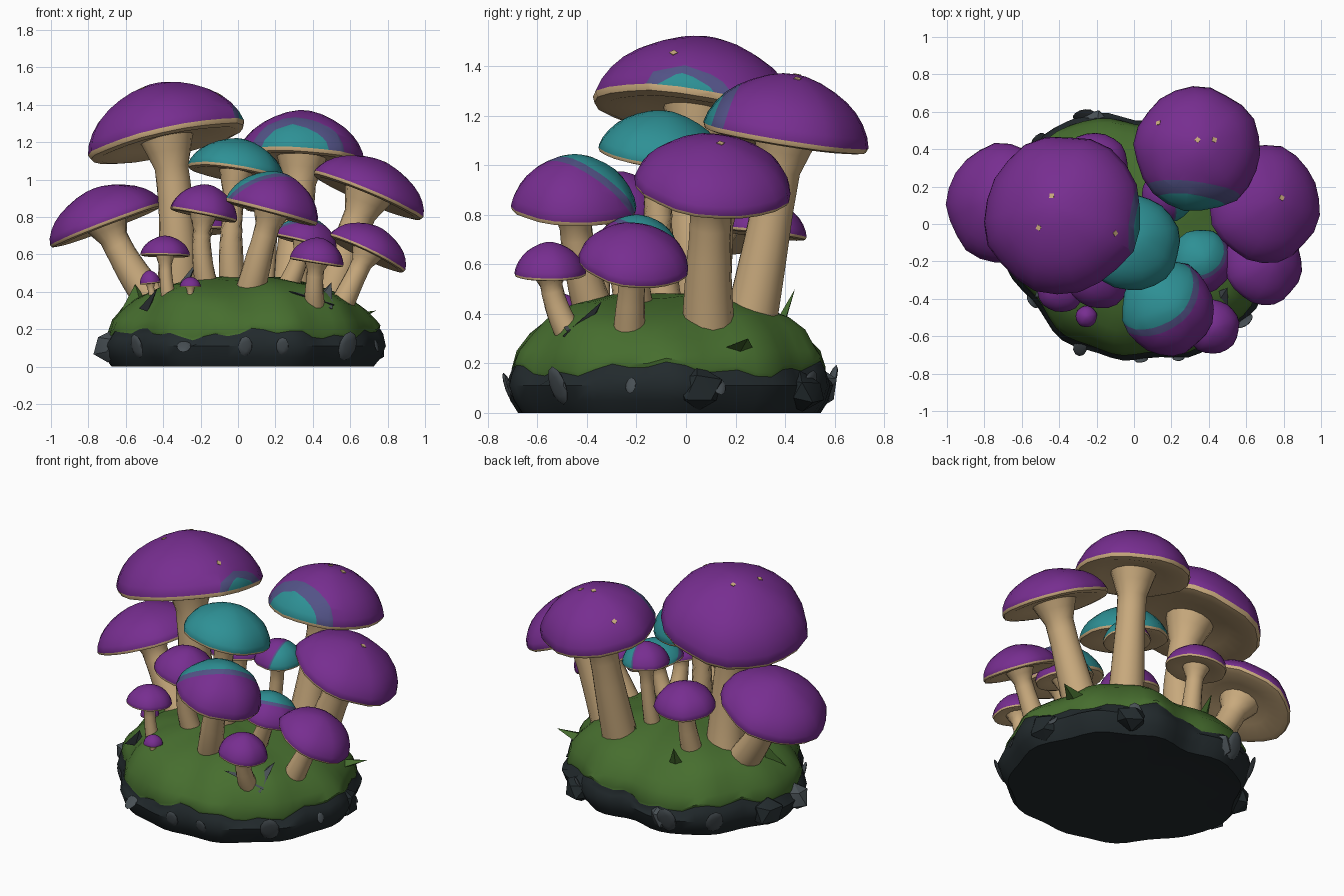
import bpy, bmesh, math, random
from mathutils import Vector, Matrix
from mathutils.bvhtree import BVHTree

if "Cube" in bpy.data.objects:
    bpy.data.objects.remove(bpy.data.objects["Cube"])

random.seed(4)


def mat(name, r, g, b):
    m = bpy.data.materials.new(name)
    m.diffuse_color = (r, g, b, 1)
    m.use_nodes = True
    m.node_tree.nodes["Principled BSDF"].inputs["Base Color"].default_value = m.diffuse_color
    return m


PURPLE = mat("cap purple", 0.185, 0.027, 0.28)
TEAL = mat("cap teal", 0.027, 0.28, 0.30)
SLATE = mat("cap slate blend", 0.085, 0.085, 0.24)
CREAM = mat("stem cream", 0.58, 0.40, 0.205)
MOSS = mat("moss green", 0.062, 0.155, 0.028)
SOIL = mat("dark soil", 0.016, 0.023, 0.026)
STONE = mat("grey stone", 0.065, 0.08, 0.09)


def finish(bm, name, mats, angle=35):
    bmesh.ops.recalc_face_normals(bm, faces=bm.faces)
    me = bpy.data.meshes.new(name)
    bm.to_mesh(me)
    for m in mats:
        me.materials.append(m)
    for p in me.polygons:
        p.use_smooth = True
    me.set_sharp_from_angle(angle=math.radians(angle))
    ob = bpy.data.objects.new(name, me)
    bpy.context.collection.objects.link(ob)
    return ob


def loft(bm, rings):
    """Skin a list of point rings with closed ends; returns faces grouped by band."""
    vs = [[bm.verts.new(p) for p in ring] for ring in rings]
    n, bands = len(vs[0]), []
    for a, b in zip(vs, vs[1:]):
        bands.append([bm.faces.new((a[i], a[(i + 1) % n], b[(i + 1) % n], b[i])) for i in range(n)])
    ends = [bm.faces.new(vs[0][::-1]), bm.faces.new(vs[-1])]
    return bands, ends


def frame(axis):
    return axis.to_track_quat('Z', 'Y').to_matrix()


# ---------- mossy mound ----------
SEG = 60
# outline radius every 30 degrees, starting at +x
OUTLINE = [.77, .75, .71, .64, .74, .72, .745, .65, .66, .64, .69, .73]
PROFILE = [(0.5, 0.012), (0.92, 0.0), (0.97, 0.05), (1.0, 0.11), (0.98, 0.145), (0.955, 0.175), (0.96, 0.19),
           (0.93, 0.25), (0.86, 0.32), (0.76, 0.38), (0.6, 0.43), (0.35, 0.47), (0.08, 0.48)]


def mound_point(frac, z, a, k):
    u = (a / math.tau * 12) % 12
    i, t = int(u), u % 1
    t = t * t * (3 - 2 * t)
    r = OUTLINE[i] * (1 - t) + OUTLINE[(i + 1) % 12] * t
    r *= 1 + 0.018 * math.sin(11 * a + 0.4 + k * 0.15)
    if 4 <= k <= 6:                       # ragged moss edge
        z += 0.02 * math.sin(5 * a + 2) + 0.015 * math.sin(17 * a + 1)
    if k > 7:                             # lumpy moss top
        z += 0.025 * math.sin(4 * a + k * .5) * frac
    return Vector((0.01 + r * frac * math.cos(a), -0.08 + r * frac * math.sin(a), z))


bm = bmesh.new()
bands, ends = loft(bm, [[mound_point(f, z, i * math.tau / SEG, k) for i in range(SEG)]
                        for k, (f, z) in enumerate(PROFILE)])
for f in bm.faces:
    f.material_index = 1
for f in sum(bands[:5], [ends[0]]):
    f.material_index = 0
finish(bm, "mossy_mound", [SOIL, MOSS], 40)
bm.normal_update()
mound_tree = BVHTree.FromBMesh(bm)

# ---------- pebbles set into the soil edge ----------
for a, z, size in [(-2.5, .1, .06), (-1.95, .15, .05), (-1.5, .13, .05), (-1.3, .11, .045), (-.75, .17, .075),
                   (-.25, .12, .03), (.35, .1, .04), (1.0, .1, .06), (1.9, .12, .08), (2.3, .1, .07)]:
    target = Vector((math.cos(a) * 0.9, -0.08 + math.sin(a) * 0.8, z))
    loc, nor, _, _ = mound_tree.find_nearest(target)
    pb = bmesh.new()
    bmesh.ops.create_icosphere(pb, subdivisions=2, radius=size, matrix=Matrix.Translation(loc)
                               @ frame(nor).to_4x4() @ Matrix.Diagonal((0.75, 1.1, 0.18, 1)))
    finish(pb, "pebble", [STONE], 30)

# ---------- boulders at the corners ----------
for x, y, z, r, m in [(-.69, -.12, .11, .085, STONE), (.70, .05, .1, .1, SOIL), (.42, .47, .09, .09, SOIL),
                      (-.20, .53, .1, .08, STONE), (-.66, .12, .1, .1, SOIL)]:
    bb = bmesh.new()
    bmesh.ops.create_icosphere(bb, subdivisions=1, radius=r, matrix=Matrix.Translation((x, y, z)))
    for v in bb.verts:
        v.co += Vector([random.uniform(-.012, .012) for _ in range(3)])
        v.co.z = max(v.co.z, 0.005)
    finish(bb, "boulder", [m], 30)

# ---------- stone shards and moss blades ----------
for name, m, base, tip, r in [
        ("stone_shard", STONE, (.46, -.40, .33), (.27, -.53, .405), .10),
        ("stone_shard", STONE, (.43, -.45, .31), (.50, -.34, .45), .09),
        ("stone_shard", STONE, (-.50, -.34, .31), (-.43, -.38, .42), .06),
        ("stone_shard", STONE, (-.30, -.1, .42), (-.22, -.08, .56), .07),
        ("moss_blade", MOSS, (.22, .20, .38), (.24, .27, .52), .10),
        ("moss_blade", MOSS, (-.53, -.05, .26), (-.55, -.02, .44), .14),
        ("moss_blade", MOSS, (.58, .2, .25), (.74, .25, .30), .08),
        ("moss_blade", MOSS, (-.2, .38, .36), (-.22, .44, .50), .05)]:
    base, tip = Vector(base), Vector(tip)
    sb = bmesh.new()
    d = tip - base
    bmesh.ops.create_cone(sb, segments=4, radius1=r, radius2=0, depth=d.length, cap_ends=True,
                          matrix=Matrix.Translation((base + tip) / 2) @ frame(d).to_4x4()
                          @ Matrix.Diagonal((1, 0.4, 1, 1)))
    finish(sb, name, [m], 20)

# ---------- mushrooms ----------
# (fraction of radius, fraction of height) from under the cap to its crown
CAP = [(0.15, 0.03), (0.55, -0.03), (0.87, -0.11), (0.975, -0.08), (1.0, 0.0), (0.965, 0.17), (0.89, 0.36),
       (0.79, 0.53), (0.66, 0.68), (0.5, 0.81), (0.32, 0.92), (0.15, 0.985), (0.03, 1.0)]
CSEG = 22


def mushroom(name, centre, r, h, tilt, base, stem_r, paint=None, flecks=()):
    """paint = (direction, teal limit, slate limit) measured across the cap."""
    c, b = Vector(centre), Vector(base)
    axis = Vector((tilt[0], tilt[1], 1)).normalized()
    R = frame(axis)
    wob = random.uniform(0, 6)
    bm = bmesh.new()
    rings = []
    for fr, fz in CAP:
        ring = []
        for i in range(CSEG):
            a = i * math.tau / CSEG
            rad = r * fr * (1 + 0.016 * math.sin(5 * a + wob) + 0.012 * math.sin(8 * a))
            ring.append(c + R @ Vector((rad * math.cos(a), rad * math.sin(a), h * fz)))
        rings.append(ring)
    bands, ends = loft(bm, rings)
    for f in bm.faces:
        f.material_index = 1
    for f in sum(bands[:4], [ends[0]]):
        f.material_index = 0
    if paint:
        d = Vector(paint[0]).normalized()
        for limit in paint[1:]:           # cut clean borders for the painted patch
            bmesh.ops.bisect_plane(bm, geom=bm.verts[:] + bm.edges[:] + bm.faces[:],
                                   plane_co=c + d * r * limit, plane_no=d)
        for f in bm.faces:
            t = (f.calc_center_median() - c).dot(d) / r
            if f.material_index == 1 and t > paint[2]:
                f.material_index = 2 if t > paint[1] else 3
    finish(bm, name + "_cap", [CREAM, PURPLE, TEAL, SLATE], 50)

    # tiny pale flecks lying on the crown
    bm.normal_update()
    tree = BVHTree.FromBMesh(bm)
    for x, y in flecks:
        loc, nor, _, _ = tree.ray_cast(Vector((x, y, 3)), Vector((0, 0, -1)))
        if loc:
            fb = bmesh.new()
            bmesh.ops.create_cone(fb, segments=4, radius1=.017, radius2=.017, depth=.006, cap_ends=True,
                                  matrix=Matrix.Translation(loc) @ frame(nor).to_4x4())
            finish(fb, "cap_fleck", [CREAM], 30)

    # curved stem leaving the ground outwards and meeting the cap along its axis
    top = c + axis * h * 0.05
    mid = top - axis * (top - b).length * 0.5
    mid = mid.lerp((top + b) / 2, 0.2)
    sb, rings, steps = bmesh.new(), [], 10
    for k in range(steps + 1):
        t = k / steps
        p = b * (1 - t) ** 2 + mid * 2 * t * (1 - t) + top * t * t
        tan = (mid - b) * (1 - t) + (top - mid) * t
        rad = stem_r * (1 + 0.25 * max(0, 1 - t / .6) + 0.6 * max(0, t - .8) / .2)
        Q = frame(tan)
        rings.append([p + Q @ Vector((rad * math.cos(i * math.tau / 14), rad * math.sin(i * math.tau / 14), 0))
                      for i in range(14)])
    loft(sb, rings)
    finish(sb, name + "_stem", [CREAM], 50)


mushroom("tall", (-.38, .05, 1.215), .43, .305, (-.22, .16), (-.32, .06, .38), .092,
         ((.9, -.05, .25), .955, .91), [(-.44, .15), (-.1, -.05), (-.51, -.02)])
mushroom("back_right", (.34, .40, 1.12), .338, .25, (.06, .16), (.28, .26, .36), .086,
         ((-.1, -.9, .25), .83, .66), [(.13, .54), (.34, .45), (.43, .45)])
mushroom("middle_teal", (-.01, -.10, 1.04), .26, .18, (.16, .15), (-.03, -.08, .4), .058, ((0, 0, 1), -2, -2.1))
mushroom("front_two_tone", (.18, -.45, .835), .255, .21, (.27, .03), (.06, -.36, .38), .066,
         ((-.4, .55, .7), .38, .23))
mushroom("right_large", (.695, .11, .92), .32, .195, (.42, .1), (.48, .09, .34), .085, None, [(.79, .14)])
mushroom("left_large", (-.70, .11, .765), .32, .20, (-.38, .05), (-.46, .07, .36), .077)
mushroom("right_low", (.69, -.21, .61), .225, .15, (.48, .12), (.53, -.23, .28), .055)
mushroom("front_right_small", (.42, -.55, .565), .145, .125, (.16, 0), (.41, -.46, .30), .046)
mushroom("front_left_medium", (-.185, -.27, .82), .183, .155, (.2, .05), (-.16, -.22, .40), .05)
mushroom("front_left_small", (-.39, -.34, .60), .132, .10, (.02, .05), (-.36, -.33, .30), .034)
mushroom("inner_two_tone", (.36, -.20, .67), .172, .13, (.25, .05), (.24, -.18, .38), .048,
         ((-.1, .45, .8), .36, .24))
mushroom("inner_back", (.18, .15, .84), .14, .12, (.05, -.05), (.14, .12, .38), .04,
         ((.8, .1, -.2), .12, .05))
mushroom("back_low", (-.21, .31, .73), .18, .135, (-.05, .12), (-.22, .24, .38), .052)
mushroom("tiny_front", (-.255, -.495, .43), .057, .05, (0, 0), (-.25, -.49, .29), .018)
mushroom("tiny_left", (-.47, -.22, .45), .055, .065, (-.1, 0), (-.44, -.23, .30), .018)
